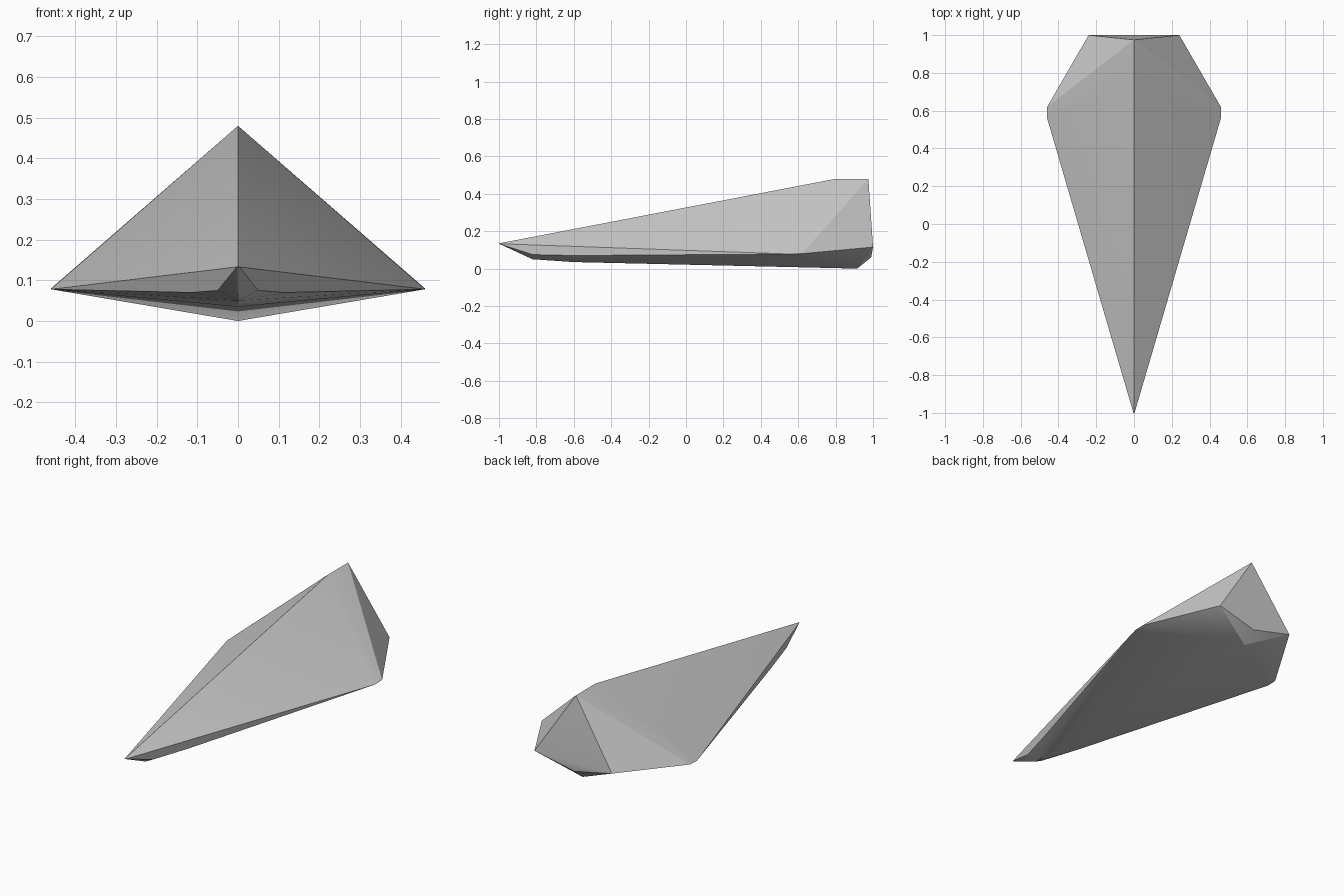
import bpy, bmesh, math

if "Cube" in bpy.data.objects:
    bpy.data.objects.remove(bpy.data.objects["Cube"])

# keel, ridge and stern points on the centre line (y, z)
centre = [(-1, .135), (-.82, .05), (-.6, .035), (.915, 0), (.99, .06),
          (.8, .48), (.975, .48)]
# side points, mirrored in x (x, y, z)
side = [(.003, -1, .133), (.05, -.82, .075), (.115, -.6, .07),
        (.46, .56, .078), (.46, .62, .08), (.24, 1, .115)]

# wedge hull as the convex skin of the outline points
bm = bmesh.new()
for y, z in centre:
    bm.verts.new((0, y, z))
for x, y, z in side:
    for s in (-1, 1):
        bm.verts.new((s * x, y, z))
result = bmesh.ops.convex_hull(bm, input=bm.verts[:])
loose = [v for v in bm.verts if not v.link_faces]
bmesh.ops.delete(bm, geom=loose, context='VERTS')
bmesh.ops.recalc_face_normals(bm, faces=bm.faces[:])

mesh = bpy.data.meshes.new("wedge_hull")
bm.to_mesh(mesh)
bm.free()
hull = bpy.data.objects.new("wedge_hull", mesh)
bpy.context.collection.objects.link(hull)

# soft shading between the narrow nose facets
bpy.context.view_layer.objects.active = hull
hull.select_set(True)
bpy.ops.object.shade_smooth_by_angle(angle=math.radians(18))
